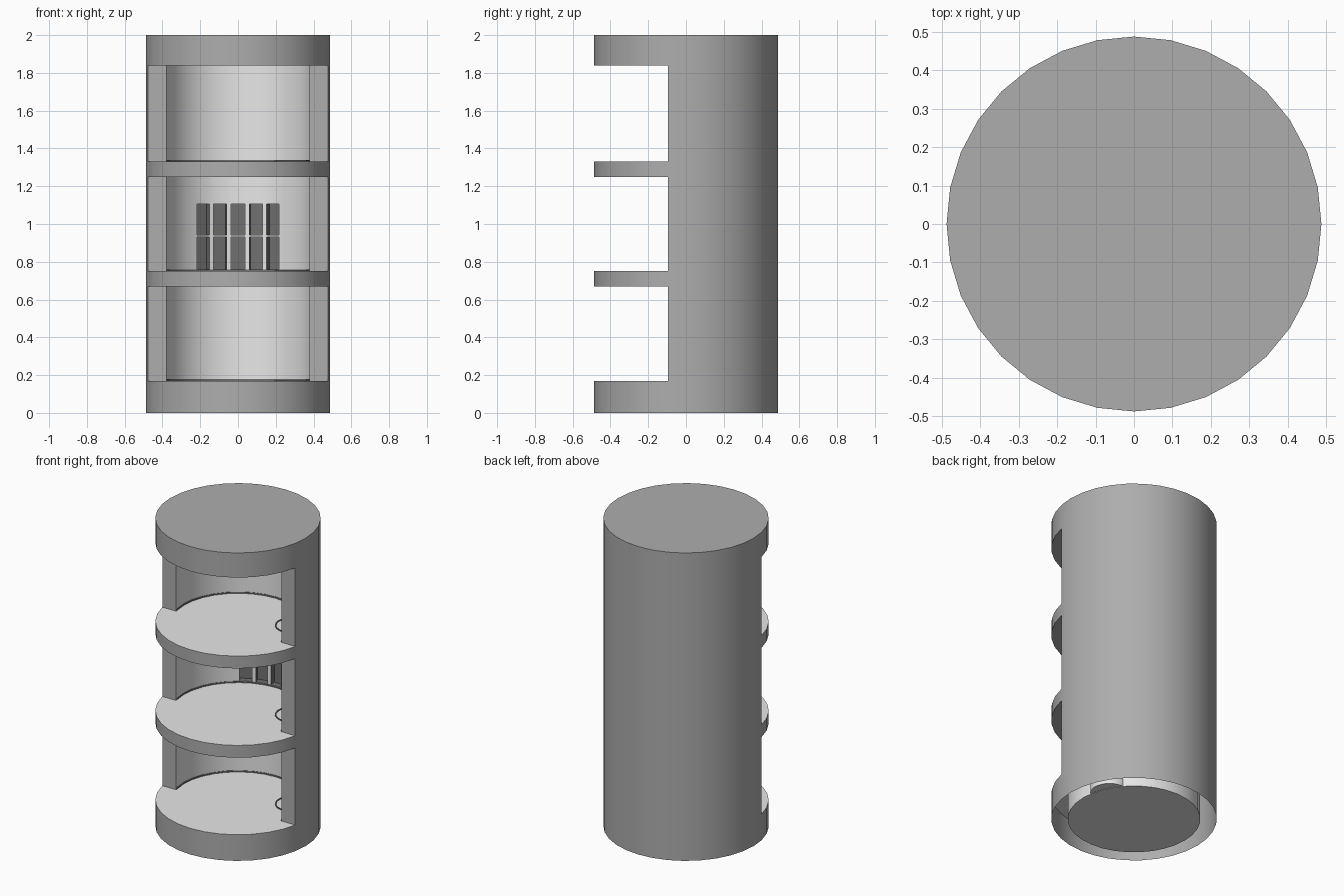
import bpy, bmesh, math
from mathutils import Vector

if "Cube" in bpy.data.objects:
    bpy.data.objects.remove(bpy.data.objects["Cube"])

R, RI = 0.487, 0.391            # outer and inner wall radius
STEP = 11.25                    # 32-sided cylinder
CUT_Y = R * math.sin(math.radians(-STEP))
A0 = math.degrees(math.asin(CUT_Y / RI))   # inner wall starts here
FLOORS, CEILINGS = [0.17, 0.75, 1.33], [0.67, 1.25, 1.84]


def material(name, v):
    m = bpy.data.materials.new(name)
    m.diffuse_color = (v, v, v, 1)
    m.use_nodes = True
    m.node_tree.nodes["Principled BSDF"].inputs["Base Color"].default_value = m.diffuse_color
    return m


SHELL = material("mid_grey", 0.42)
LIGHT = material("light_grey", 0.8)
DARK = material("dark_grey", 0.16)


def pt(r, deg, z, c=(0, 0)):
    a = math.radians(deg)
    return Vector((c[0] + r * math.cos(a), c[1] + r * math.sin(a), z))


class Part:
    """Collects faces, each turned toward a wanted direction."""
    def __init__(self, name, mat):
        self.name, self.mat, self.bm = name, mat, bmesh.new()

    def face(self, pts, want):
        f = self.bm.faces.new([self.bm.verts.new(p) for p in pts])
        f.normal_update()
        if f.normal.dot(Vector(want)) < 0:
            f.normal_flip()

    def wall(self, r, a, b, z0, z1, sign=1, c=(0, 0)):
        self.face([pt(r, a, z0, c), pt(r, b, z0, c), pt(r, b, z1, c), pt(r, a, z1, c)],
                  pt(sign, (a + b) / 2, 0))

    def disc(self, r, z, up, c=(0, 0)):
        self.face([pt(r, i * STEP, z, c) for i in range(32)], (0, 0, up))

    def done(self):
        bmesh.ops.remove_doubles(self.bm, verts=self.bm.verts, dist=1e-5)
        me = bpy.data.meshes.new(self.name)
        self.bm.to_mesh(me)
        self.bm.free()
        me.materials.append(self.mat)
        ob = bpy.data.objects.new(self.name, me)
        bpy.context.collection.objects.link(ob)
        bpy.ops.object.select_all(action='DESELECT')
        ob.select_set(True)
        bpy.context.view_layer.objects.active = ob
        bpy.ops.object.shade_smooth_by_angle(angle=math.radians(30))


# angles along the inner wall, with the slot edges in the middle
SLOTS = [(90 + 14.1 * k - 5.3, 90 + 14.1 * k + 5.3) for k in range(-2, 3)]
BASE = [i * STEP for i in range(-1, 18) if A0 < i * STEP < 180 - A0]
PLAIN = [A0] + BASE + [180 - A0]
SLOTTED = sorted([a for a in PLAIN if abs(a - 90) > 35] + [e for s in SLOTS for e in s])


def room_outline(z):
    front = [pt(R, i * STEP, z) for i in range(17, 32)]
    return front + [pt(RI, a, z) for a in PLAIN]


# outer shell with three front openings
shell = Part("outer_shell", SHELL)
levels = [0, 0.17, 0.67, 0.75, 1.25, 1.33, 1.84, 2]
for k in range(7):
    for i in range(32):
        if k % 2 and 17 <= i < 31:
            continue
        shell.wall(R, i * STEP, (i + 1) * STEP, levels[k], levels[k + 1])
shell.disc(R, 2, 1)
for z0, z1 in zip(FLOORS, CEILINGS):
    for outer, inner in ((-STEP, A0), (180 + STEP, 180 - A0)):
        shell.face([pt(R, outer, z0), pt(RI, inner, z0), pt(RI, inner, z1), pt(R, outer, z1)],
                   (0, -1, 0))
    shell.face(room_outline(z1), (0, 0, -1))
shell.done()

# floors
floor = Part("floors", LIGHT)
for z in FLOORS:
    floor.face(room_outline(z), (0, 0, 1))
floor.done()

# inner walls and the slots in the middle room
inner = Part("inner_walls", LIGHT)
slots = Part("wall_slots", DARK)
ZS = [0.75, 0.76, 0.932, 0.942, 1.105, 1.25]
D = RI + 0.04
for n, (z0, z1) in enumerate(zip(FLOORS, CEILINGS)):
    angs, zs = (SLOTTED, ZS) if n == 1 else (PLAIN, [z0, z1])
    for a, b in zip(angs, angs[1:]):
        is_slot = n == 1 and any(abs(a - s[0]) < 1e-6 for s in SLOTS)
        for j, (lo, hi) in enumerate(zip(zs, zs[1:])):
            if is_slot and j in (1, 3):
                slots.wall(D, a, b, lo, hi, -1)
                for e, s in ((a, 90), (b, -90)):
                    slots.face([pt(RI, e, lo), pt(D, e, lo), pt(D, e, hi), pt(RI, e, hi)],
                               pt(1, e + s, 0))
                for z, s in ((lo, 1), (hi, -1)):
                    slots.face([pt(RI, a, z), pt(RI, b, z), pt(D, b, z), pt(D, a, z)], (0, 0, s))
            else:
                inner.wall(RI, a, b, lo, hi, -1)
inner.done()
slots.done()

# dark seam where wall meets floor
seam = Part("floor_seams", DARK)
for z in FLOORS:
    for a, b in zip(PLAIN, PLAIN[1:]):
        seam.wall(RI - 0.003, a, b, z, z + 0.009, -1)
        seam.face([pt(RI, a, z + .009), pt(RI, b, z + .009),
                   pt(RI - .003, b, z + .009), pt(RI - .003, a, z + .009)], (0, 0, 1))
seam.done()

# round hatch outline on each floor
C = (0.306, 0.14)
rings = Part("hatch_rings", DARK)
for z in FLOORS:
    for i in range(32):
        a, b = i * STEP, (i + 1) * STEP
        t = z + 0.005
        rings.face([pt(.113, a, t, C), pt(.113, b, t, C), pt(.106, b, t, C), pt(.106, a, t, C)],
                   (0, 0, 1))
        rings.wall(.113, a, b, z, t, 1, C)
        rings.wall(.106, a, b, z, t, -1, C)
rings.done()

# inner core and pipe seen through the open underside
core = Part("base_core", LIGHT)
core.disc(RI, 0, -1)
for i in range(32):
    core.wall(RI, i * STEP, (i + 1) * STEP, 0, 0.165)
core.done()
pipe = Part("base_pipe", LIGHT)
pipe.disc(0.113, 0.002, -1, C)
for i in range(32):
    pipe.wall(0.113, i * STEP, (i + 1) * STEP, 0.002, 0.165, 1, C)
pipe.done()
